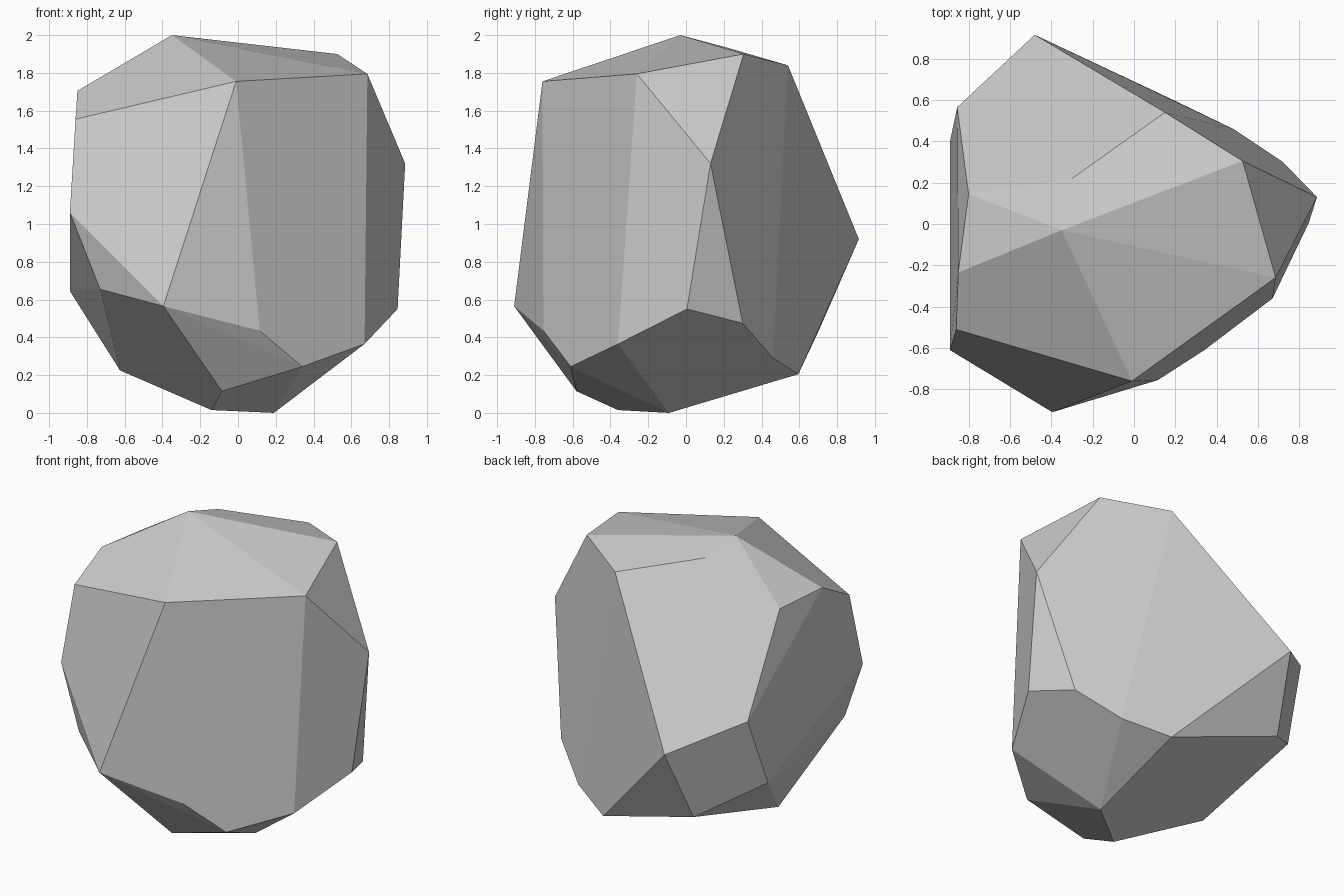
import bpy
import bmesh
import math

# Remove the default object only
default_object = bpy.data.objects.get("Cube")
if default_object:
    bpy.data.objects.remove(default_object, do_unlink=True)


def make_material(name, colour):
    material = bpy.data.materials.new(name)
    material.use_nodes = True
    material.diffuse_color = colour
    shader = next(n for n in material.node_tree.nodes if n.type == "BSDF_PRINCIPLED")
    shader.inputs["Base Color"].default_value = colour
    return material


def make_boulder(name, corner_groups, material, flat_angle):
    """Wrap the corners in a convex shell and merge coplanar triangles into facets."""
    bm = bmesh.new()
    for group in corner_groups:
        for corner in group:
            bm.verts.new(corner)
    hull = bmesh.ops.convex_hull(bm, input=bm.verts[:], use_existing_faces=False)
    unused = {g for key in ("geom_interior", "geom_unused") for g in hull[key]
              if isinstance(g, bmesh.types.BMVert)}
    bmesh.ops.delete(bm, geom=list(unused), context="VERTS")
    bmesh.ops.dissolve_limit(bm, angle_limit=flat_angle, use_dissolve_boundaries=False,
                             verts=bm.verts[:], edges=bm.edges[:])
    bmesh.ops.recalc_face_normals(bm, faces=bm.faces[:])
    mesh = bpy.data.meshes.new(name)
    bm.to_mesh(mesh)
    bm.free()
    mesh.materials.append(material)
    boulder = bpy.data.objects.new(name, mesh)
    bpy.context.scene.collection.objects.link(boulder)
    return boulder


# Corners of the sloping crown
crown = [
    (-.35, -.03, 2), (.525, .305, 1.9), (.685, -.26, 1.795), (-.01, -.76, 1.755),
    (-.86, -.51, 1.555), (-.85, -.235, 1.705), (-.8, .145, 1.695),
    (-.3, .22, 1.933), (.15, .54, 1.84),
]

# Corners around the broad middle
middle = [
    (.885, .13, 1.32), (.845, .005, .55), (.72, .3, .475), (-.48, .915, .92),
    (-.855, .565, 1.11), (-.89, .4, .645), (-.89, -.61, 1.06),
    (-.73, -.65, .655), (-.395, -.91, .565),
]

# Corners of the tapering underside
underside = [
    (.67, -.36, .365), (.34, -.61, .245), (.115, -.755, .435), (-.085, -.58, .115),
    (-.14, -.36, .015), (.19, -.09, 0), (-.625, -.09, .225),
    (-.55, .705, .44), (.2, .595, .205), (.48, .46, .29),
]

stone_grey = make_material("stone grey", (.6, .6, .6, 1))
make_boulder("boulder", (crown, middle, underside), stone_grey, math.radians(3))
